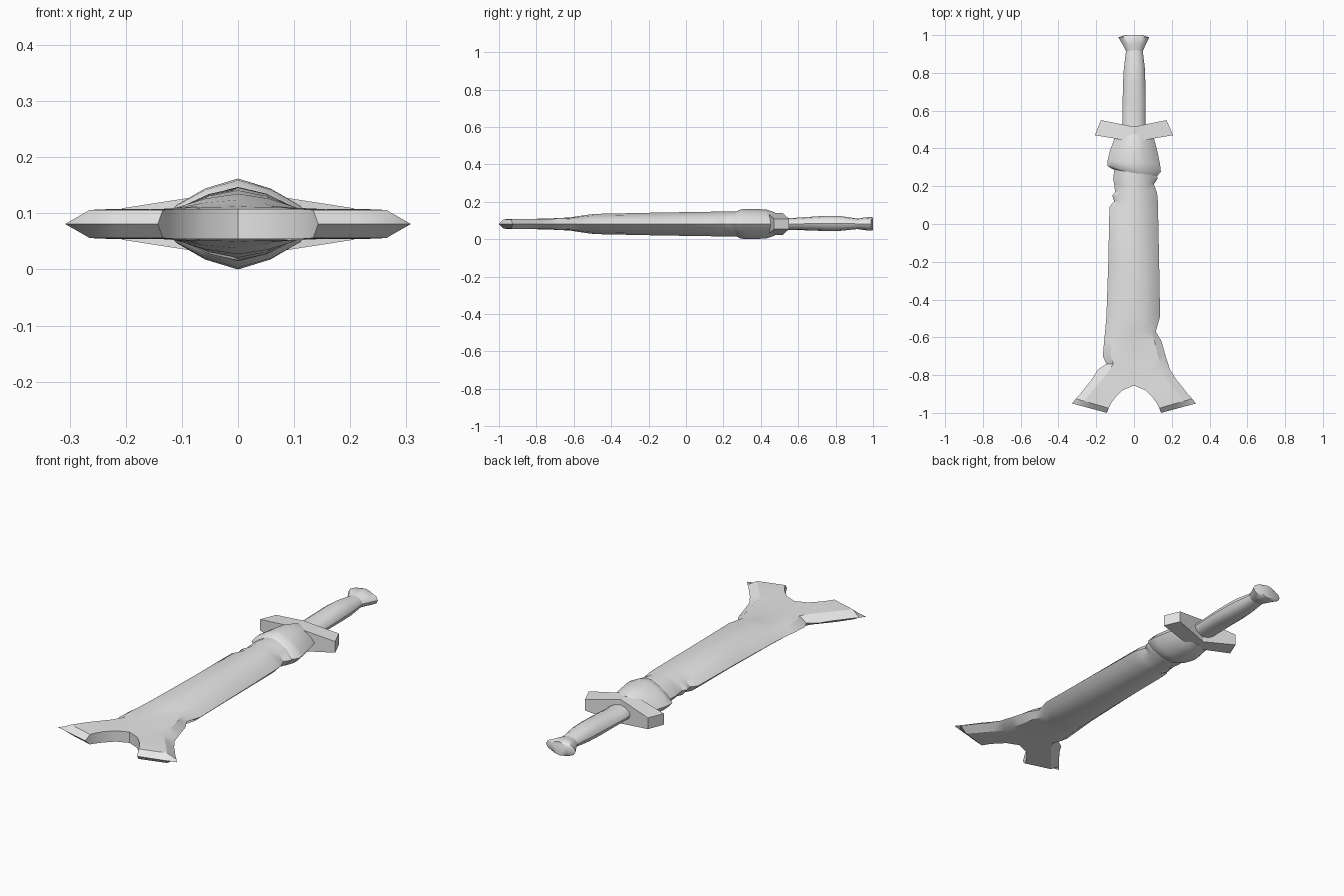
import bpy, bmesh, math

MID = 0.081  # height of the sword's middle plane

steel = bpy.data.materials.new("grey_steel")
steel.diffuse_color = (0.8, 0.8, 0.8, 1)


def finish(name, bm, angle=35):
    """Weld, orient and shade a part."""
    bmesh.ops.remove_doubles(bm, verts=bm.verts, dist=0.0004)
    bmesh.ops.recalc_face_normals(bm, faces=bm.faces)
    me = bpy.data.meshes.new(name)
    bm.to_mesh(me)
    bm.free()
    me.materials.append(steel)
    ob = bpy.data.objects.new(name, me)
    bpy.context.collection.objects.link(ob)
    bpy.ops.object.select_all(action='DESELECT')
    ob.select_set(True)
    bpy.context.view_layer.objects.active = ob
    bpy.ops.object.shade_smooth_by_angle(angle=math.radians(angle))
    return ob


def loft(name, rings, angle=35):
    """Skin a list of equal-length rings and cap both ends."""
    bm = bmesh.new()
    vs = [[bm.verts.new(p) for p in r] for r in rings]
    n = len(vs[0])
    for a, b in zip(vs, vs[1:]):
        for i in range(n):
            j = (i + 1) % n
            bm.faces.new((a[i], a[j], b[j], b[i]))
    bm.faces.new(vs[0])
    bm.faces.new(vs[-1])
    return finish(name, bm, angle)


# Blade: y, left edge, right edge, ridge half height, shoulder fullness
body = [
    (0.32, -0.100, 0.110, 0.066, 0.0),
    (0.24, -0.110, 0.125, 0.066, 0.0),
    (0.21, -0.105, 0.105, 0.066, 0.0),
    (0.17, -0.100, 0.120, 0.066, 0.0),
    (0.15, -0.115, 0.124, 0.066, 0.0),
    (0.12, -0.105, 0.126, 0.065, 0.0),
    (0.09, -0.130, 0.127, 0.065, 0.0),
    (-0.20, -0.136, 0.133, 0.060, 0.0),
    (-0.49, -0.146, 0.138, 0.054, 0.1),
    (-0.57, -0.153, 0.115, 0.043, 0.3),
    (-0.62, -0.158, 0.145, 0.035, 0.6),
    (-0.70, -0.165, 0.168, 0.031, 0.8),
    (-0.74, -0.146, 0.181, 0.029, 0.9),
]
# Forked tip: outer x, y, inner x, y, half height (mirrored)
fork = [
    (0.190, -0.770, 0.000, -0.855, 0.027),
    (0.225, -0.825, 0.060, -0.880, 0.027),
    (0.255, -0.862, 0.100, -0.920, 0.027),
    (0.285, -0.900, 0.122, -0.950, 0.026),
    (0.308, -0.925, 0.134, -0.975, 0.025),
    (0.328, -0.950, 0.143, -1.000, 0.000),
]
COLUMNS = ((0, 0), (0.25, 0.5), (0.6, 0.82), (1, 1))  # inward step, height


def blade_row(ox, oy, ix, iy, h, full, s):
    pts = []
    for t, f in COLUMNS:
        z = h * (f + (1 - f) * full) if t else 0
        pts.append((ox + (ix - ox) * t, oy + (iy - oy) * t, MID + s * z))
    return pts


bm = bmesh.new()
for side in (-1, 1):
    rows = [((r[1] if side < 0 else r[2]), r[0], 0, r[0], r[3], r[4]) for r in body]
    rows += [(side * a, b, side * c, d, h, 1) for a, b, c, d, h in fork]
    skins = [[[bm.verts.new(p) for p in blade_row(*r, s)] for r in rows] for s in (1, -1)]
    for grid in skins:
        for a, b in zip(grid, grid[1:]):
            for i in range(3):
                bm.faces.new((a[i], a[i + 1], b[i + 1], b[i]))
    # wall of the notch between the prongs
    top, low = skins
    for k in range(len(body), len(rows) - 1):
        bm.faces.new((top[k][3], top[k + 1][3], low[k + 1][3], low[k][3]))
    # hidden butt end
    for i in range(3):
        bm.faces.new((top[0][i], top[0][i + 1], low[0][i + 1], low[0][i]))
finish("blade", bm, 30)

# Collar: y at middle, left, right, half height, right-side lean of the rim
arc = [(1, 0), (0.78, 0.42), (0.42, 0.78), (0, 1), (-0.42, 0.78), (-0.78, 0.42)]
arc += [(-x, -z) for x, z in arc]
collar = []
for y, xl, xr, h, lean in ((0.270, -0.112, 0.120, 0.066, -0.020),
                           (0.292, -0.140, 0.142, 0.078, -0.015),
                           (0.325, -0.140, 0.138, 0.081, -0.010),
                           (0.380, -0.130, 0.125, 0.080, 0),
                           (0.430, -0.112, 0.112, 0.077, 0),
                           (0.475, -0.095, 0.100, 0.062, 0)):
    collar.append([((xr if x > 0 else -xl) * x, y + lean * x, MID + h * z) for x, z in arc])
loft("collar", collar, 40)

# Cross guard: bent bar, thicker in the middle
guard = []
for x0, y0, x1, y1, h in ((-0.207, 0.47, -0.175, 0.55, 0.028),
                          (0, 0.435, 0, 0.515, 0.060),
                          (0.207, 0.47, 0.172, 0.55, 0.028)):
    guard.append([(x0, y0, MID - h), (x1, y1, MID - h), (x1, y1, MID + h), (x0, y0, MID + h)])
loft("cross_guard", guard, 15)


def grip_rings(rows, n=12):
    return [[((l + r) / 2 + (r - l) / 2 * math.cos(2 * math.pi * i / n), y,
              MID + dz + h * math.sin(2 * math.pi * i / n)) for i in range(n)]
            for y, l, r, h, dz in rows]


# Handle: y, left, right, half height, height shift
loft("handle", grip_rings([
    (0.48, -0.060, 0.060, 0.034, 0),
    (0.57, -0.062, 0.060, 0.032, 0),
    (0.66, -0.060, 0.062, 0.036, 0.002),
    (0.75, -0.058, 0.060, 0.041, 0.003),
    (0.82, -0.054, 0.058, 0.040, 0.003),
    (0.92, -0.042, 0.046, 0.028, 0.001)]), 40)

# Pommel: flared end cap
loft("pommel", grip_rings([
    (0.915, -0.042, 0.046, 0.028, 0.001),
    (0.950, -0.060, 0.062, 0.033, 0.001),
    (0.988, -0.083, 0.081, 0.037, 0.001),
    (1.000, -0.045, 0.045, 0.034, 0.001)]), 40)
